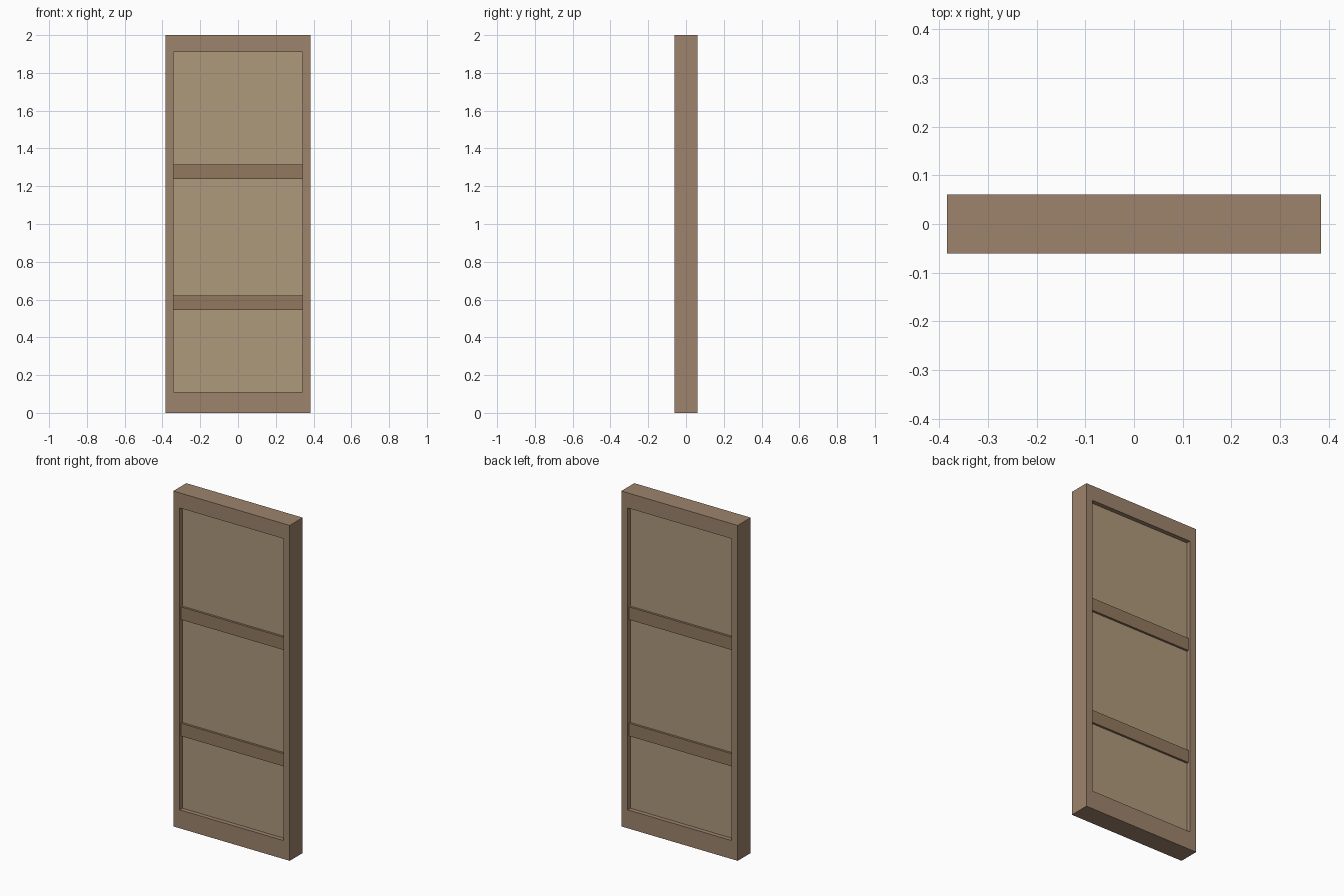
import bpy, bmesh

if "Cube" in bpy.data.objects:
    bpy.data.objects.remove(bpy.data.objects["Cube"])

W, D, H = 0.384, 0.061, 2.0        # half width, half depth, height
IW, Z0, Z1 = 0.342, 0.11, 1.91     # opening half width, bottom, top
RAIL, PANEL = 0.048, 0.035         # half depths of crossbars and panel


def material(name, color):
    m = bpy.data.materials.new(name)
    m.diffuse_color = (*color, 1)
    m.use_nodes = True
    m.node_tree.nodes["Principled BSDF"].inputs["Base Color"].default_value = m.diffuse_color
    return m


def finish(name, bm, mat):
    bmesh.ops.recalc_face_normals(bm, faces=bm.faces)
    me = bpy.data.meshes.new(name)
    bm.to_mesh(me)
    bm.free()
    me.materials.append(mat)
    ob = bpy.data.objects.new(name, me)
    bpy.context.collection.objects.link(ob)
    return ob


def box(name, hx, hy, z0, z1, mat):
    bm = bmesh.new()
    bmesh.ops.create_cube(bm, size=1)
    for v in bm.verts:
        v.co = (v.co.x * 2 * hx, v.co.y * 2 * hy, z0 + (v.co.z + 0.5) * (z1 - z0))
    return finish(name, bm, mat)


frame_wood = material("frame wood", (0.34, 0.23, 0.15))
panel_wood = material("panel wood", (0.43, 0.32, 0.20))
rail_wood = material("crossbar wood", (0.29, 0.19, 0.115))

# One-piece surround: outer and inner rectangles joined on both faces
bm = bmesh.new()
rings = []
for y in (-D, D):
    for hx, z0, z1 in ((W, 0, H), (IW, Z0, Z1)):
        rings.append([bm.verts.new((x, y, z)) for x, z in
                      ((-hx, z0), (hx, z0), (hx, z1), (-hx, z1))])
fo, fi, bo, bi = rings
for a, b in ((fo, fi), (bo, bi), (fo, bo), (fi, bi)):
    for i in range(4):
        j = (i + 1) % 4
        bm.faces.new((a[i], a[j], b[j], b[i]))
finish("door_frame", bm, frame_wood)

# Recessed panel and the two crossbars standing proud of it on both sides
box("door_panel", IW, PANEL, Z0, Z1, panel_wood)
for name, z in (("lower_crossbar", 0.583), ("upper_crossbar", 1.277)):
    box(name, IW, RAIL, z - 0.038, z + 0.038, rail_wood)
